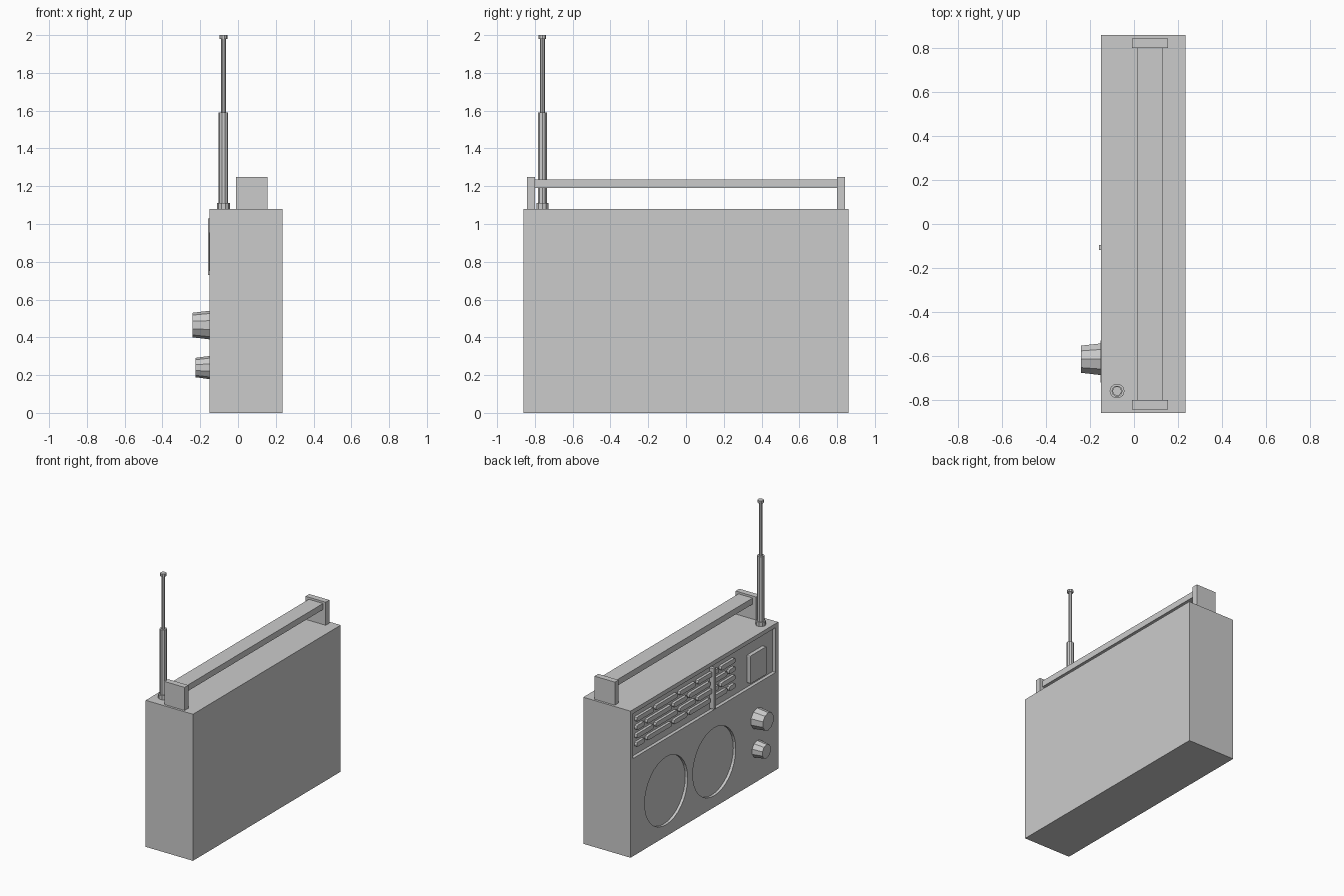
import bpy, bmesh, math
from mathutils import Matrix

if "Cube" in bpy.data.objects:
    bpy.data.objects.remove(bpy.data.objects["Cube"])

FRONT = -0.15   # x of the radio face, which looks toward -x


def finish(name, bm):
    bmesh.ops.recalc_face_normals(bm, faces=bm.faces)
    me = bpy.data.meshes.new(name)
    bm.to_mesh(me)
    bm.free()
    ob = bpy.data.objects.new(name, me)
    bpy.context.collection.objects.link(ob)
    return ob


def box(name, x, y, z, chamfer=0.0):
    bm = bmesh.new()
    size = [b - a for a, b in (x, y, z)]
    mid = [(a + b) / 2 for a, b in (x, y, z)]
    bmesh.ops.create_cube(bm, size=1, matrix=Matrix.Translation(mid) @ Matrix.Diagonal((*size, 1)))
    if chamfer:
        # round only the corners seen from the face side
        edges = [e for e in bm.edges
                 if abs(e.verts[0].co.x - e.verts[1].co.x) > 1e-5]
        bmesh.ops.bevel(bm, geom=edges, offset=chamfer, segments=2,
                        profile=0.5, affect='EDGES')
    return finish(name, bm)


def lathe(name, profile, sides, matrix):
    """Stack of rings from (radius, height) pairs, capped at both ends."""
    bm = bmesh.new()
    rings = [[bm.verts.new((r * math.cos(2 * math.pi * i / sides),
                            r * math.sin(2 * math.pi * i / sides), h))
              for i in range(sides)] for r, h in profile]
    for lo, hi in zip(rings, rings[1:]):
        for i in range(sides):
            j = (i + 1) % sides
            bm.faces.new((lo[i], lo[j], hi[j], hi[i]))
    bm.faces.new(rings[0][::-1])
    bm.faces.new(rings[-1])
    bmesh.ops.transform(bm, matrix=matrix, verts=bm.verts)
    return finish(name, bm)


def facing_front(x, y, z):
    # local +z becomes world -x
    return Matrix.Translation((x, y, z)) @ Matrix.Rotation(-math.pi / 2, 4, 'Y')


# Case, with the dial recess and two speaker recesses cut into its face
case = box("case", (FRONT, 0.235), (-0.86, 0.86), (0, 1.08))
cutters = [box("dial_cutter", (FRONT - 0.1, FRONT + 0.025), (-0.83, 0.83), (0.72, 1.05))]
for y in (0.445, -0.115):
    cutters.append(lathe("speaker_cutter", [(0.25, 0), (0.25, 0.12)], 32,
                         facing_front(FRONT + 0.02, y, 0.335)))
bpy.context.view_layer.objects.active = case
for c in cutters:
    c.hide_render = True
    mod = case.modifiers.new("recess", 'BOOLEAN')
    mod.object = c
    mod.operation = 'DIFFERENCE'
    mod.solver = 'EXACT'
    bpy.ops.object.modifier_apply(modifier=mod.name)
    bpy.data.objects.remove(c)

# Dial scale: four staggered rows of raised marks
row_a = [(0.58, 0.78), (0.30, 0.555), (0.09, 0.275), (-0.18, 0.065), (-0.37, -0.205)]
row_b = [(0.685, 0.78), (0.37, 0.655), (0.19, 0.345), (-0.08, 0.165),
         (-0.275, -0.105), (-0.37, -0.30)]
for r in range(4):
    z = 0.985 - 0.062 * r
    for a, b in (row_a, row_b)[r % 2]:
        box("dial_mark", (FRONT + 0.005, FRONT + 0.03), (a, b), (z - 0.017, z + 0.017), 0.012)

# Tuning needle and meter window
box("tuning_needle", (FRONT - 0.01, FRONT + 0.03), (-0.119, -0.095), (0.73, 1.03))
box("meter_window", (FRONT - 0.003, FRONT + 0.03), (-0.72, -0.53), (0.75, 0.955), 0.008)

# Tapered knobs
for name, z, r0, r1, length in (("tuning_knob", 0.465, 0.077, 0.065, 0.09),
                                ("volume_knob", 0.24, 0.063, 0.051, 0.076)):
    lathe(name, [(r0, -0.01), (r1, length)], 10, facing_front(FRONT, -0.615, z))

# Carry handle
for s in (-1, 1):
    box("handle_post", (-0.01, 0.155), sorted((s * 0.80, s * 0.843)), (1.08, 1.25))
box("handle_bar", (0.017, 0.133), (-0.80, 0.80), (1.19, 1.235))

# Telescopic antenna
lathe("antenna", [(0.034, 1.08), (0.034, 1.11), (0.025, 1.11), (0.025, 1.59),
                  (0.013, 1.59), (0.013, 1.98), (0.021, 1.98), (0.021, 2.0)],
      10, Matrix.Translation((-0.077, -0.76, 0)))
